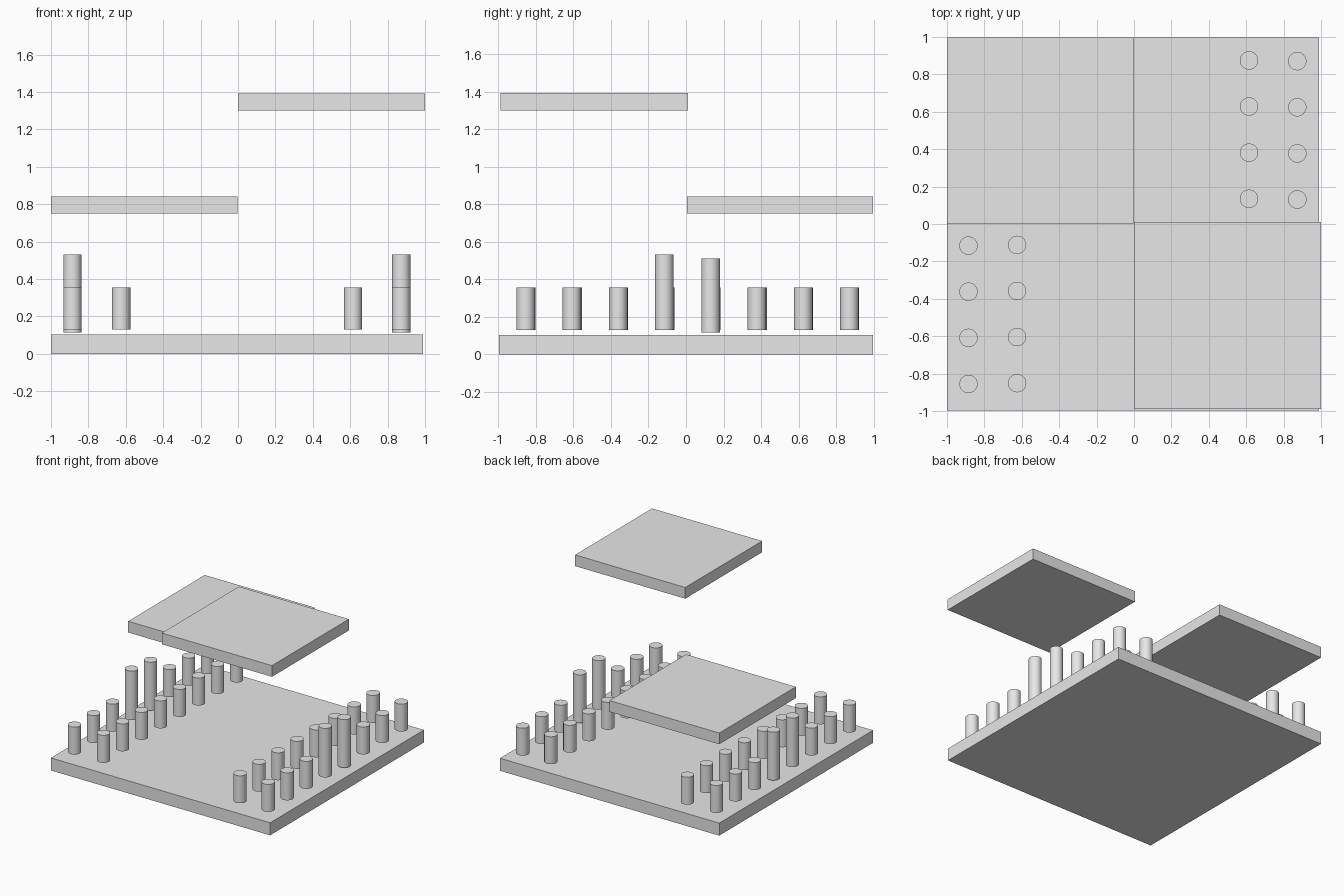
import bpy

if "Cube" in bpy.data.objects:
    bpy.data.objects.remove(bpy.data.objects["Cube"])

grey = bpy.data.materials.new("light grey")
grey.diffuse_color = (0.8, 0.8, 0.8, 1)
grey.use_nodes = True
grey.node_tree.nodes["Principled BSDF"].inputs["Base Color"].default_value = grey.diffuse_color


def finish(name):
    ob = bpy.context.object
    ob.name = name
    ob.data.materials.append(grey)
    return ob


def slab(name, x0, x1, y0, y1, z0, z1):
    bpy.ops.mesh.primitive_cube_add(
        size=1, location=((x0 + x1) / 2, (y0 + y1) / 2, (z0 + z1) / 2))
    ob = finish(name)
    ob.scale = (x1 - x0, y1 - y0, z1 - z0)
    bpy.ops.object.transform_apply(location=False, rotation=False)


def peg(name, x, y, z0, z1):
    bpy.ops.mesh.primitive_cylinder_add(
        vertices=32, radius=0.049, depth=z1 - z0, location=(x, y, (z0 + z1) / 2))
    finish(name)
    bpy.ops.object.shade_smooth_by_angle()


# base board and the two floating quarter plates
slab("base_board", -1, 0.99, -0.997, 0.997, 0, 0.103)
slab("lower_plate", -1, -0.003, 0.004, 0.997, 0.75, 0.842)
slab("upper_plate", 0, 1, -0.988, 0.01, 1.3, 1.392)

# four columns of eight pegs; the middle two of each outer column are tall
for side, outer_x, inner_x in (("left", -0.885, -0.625), ("right", 0.873, 0.615)):
    for i in range(8):
        y = -0.855 + i * 0.2465
        z0, z1 = {3: (0.13, 0.532), 4: (0.115, 0.51)}.get(i, (0.13, 0.355))
        peg(f"{side}_outer_peg_{i + 1}", outer_x, y, z0, z1)
        peg(f"{side}_inner_peg_{i + 1}", inner_x, y + 0.004, 0.13, 0.355)
